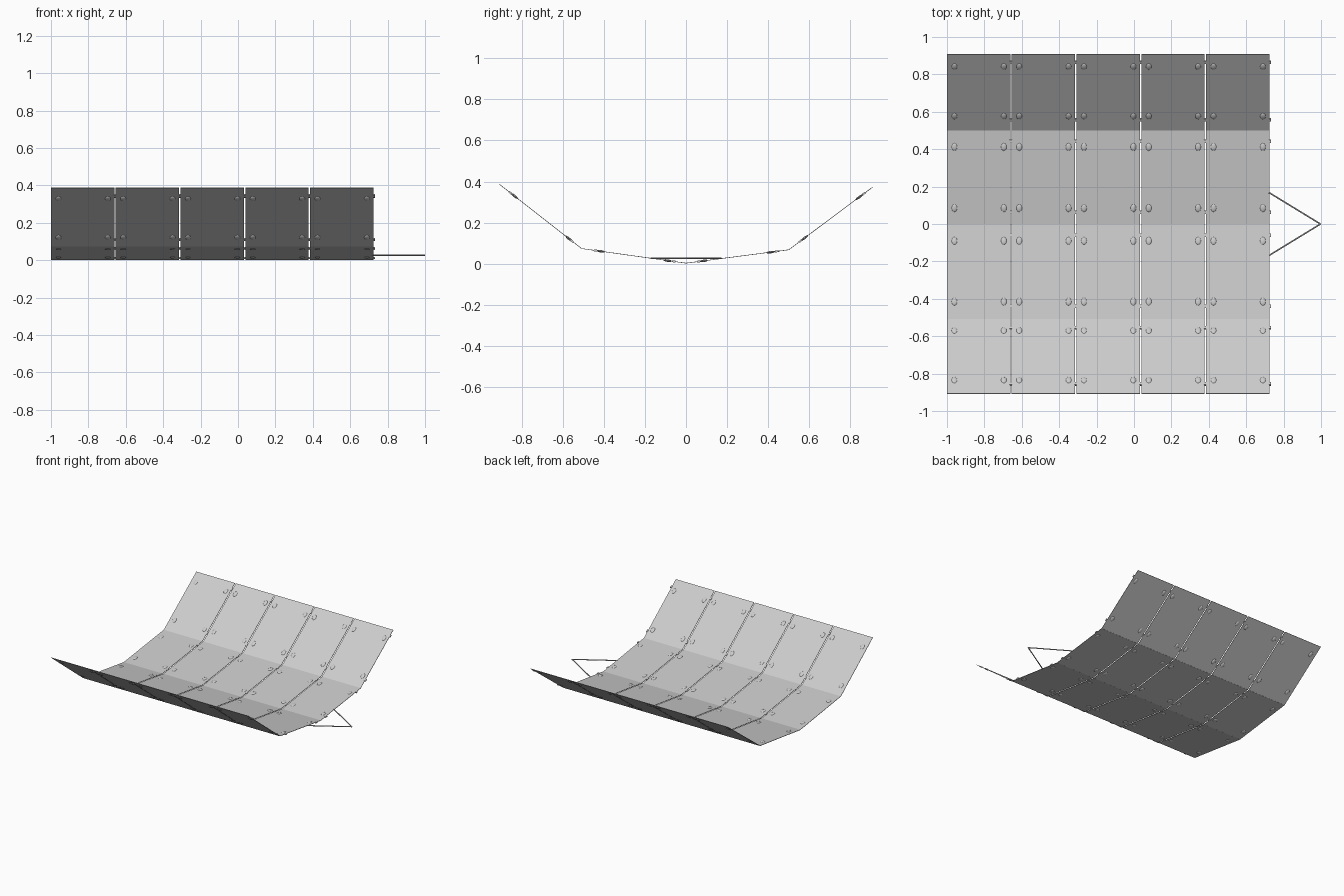
import bpy, bmesh, math
from mathutils import Vector, Matrix

if "Cube" in bpy.data.objects:
    bpy.data.objects.remove(bpy.data.objects["Cube"])

# Cross-section of the folded sheet (y, z), and column layout along x
PROFILE = [(-0.908, 0.387), (-0.508, 0.074), (0.0, 0.003), (0.5, 0.068), (0.908, 0.373)]
START, PITCH, WIDTH, COLS = -1.0, 0.3463, 0.339, 5
THICK = 0.003
# Fitting positions per strip: y of the two hinges and of the two rivets
HINGE_Y = [(-0.855, -0.555), (-0.44, -0.06), (0.062, 0.442), (0.557, 0.865)]
RIVET_Y = [(-0.835, -0.57), (-0.415, -0.09), (0.085, 0.412), (0.577, 0.842)]


def finish(bm, name, smooth=False):
    bmesh.ops.recalc_face_normals(bm, faces=bm.faces)
    me = bpy.data.meshes.new(name)
    bm.to_mesh(me)
    bm.free()
    if smooth:
        for p in me.polygons:
            p.use_smooth = True
    ob = bpy.data.objects.new(name, me)
    bpy.context.collection.objects.link(ob)
    return ob


def strip_frame(i, x, y):
    """Matrix lying on strip i at (x, y): local y runs along the slope."""
    (y0, z0), (y1, z1) = PROFILE[i], PROFILE[i + 1]
    z = z0 + (z1 - z0) * (y - y0) / (y1 - y0)
    tilt = math.atan2(z1 - z0, y1 - y0)
    return Matrix.Translation((x, y, z)) @ Matrix.Rotation(tilt, 4, 'X')


def scaled(m, s):
    return m @ Matrix.Diagonal((*s, 1))


for c in range(COLS):
    x0 = START + c * PITCH
    x1 = x0 + WIDTH
    # Four flat panels per column
    for i in range(4):
        a, b = PROFILE[i], PROFILE[i + 1]
        length = math.dist(a, b)
        bm = bmesh.new()
        m = strip_frame(i, (x0 + x1) / 2, (a[0] + b[0]) / 2)
        bmesh.ops.create_cube(bm, size=1, matrix=scaled(m, (WIDTH, length, THICK)))
        finish(bm, f"panel_{c}_{i}")

    # Low domed rivets near both side edges of each panel
    bm = bmesh.new()
    for i in range(4):
        for y in RIVET_Y[i]:
            for x in (x0 + 0.04, x1 - 0.035):
                m = scaled(strip_frame(i, x, y), (0.016, 0.022, 0.006))
                bmesh.ops.create_uvsphere(bm, u_segments=12, v_segments=6, radius=1, matrix=m)
    finish(bm, f"rivets_{c}", True)

    # Small hinge blocks in the gap on the right of each column
    bm = bmesh.new()
    for i in range(4):
        for y in HINGE_Y[i]:
            m = scaled(strip_frame(i, x1 + 0.002, y), (0.011, 0.018, 0.009))
            bmesh.ops.create_cube(bm, size=1, matrix=m)
    finish(bm, f"hinges_{c}")

# Triangular tow bar made of two thin rods
bm = bmesh.new()
tip = Vector((0.997, 0, 0.027))
for s in (-1, 1):
    foot = Vector((0.722, s * 0.168, 0.027))
    d = tip - foot
    m = Matrix.Translation((tip + foot) / 2) @ d.to_track_quat('Z', 'Y').to_matrix().to_4x4()
    bmesh.ops.create_cone(bm, cap_ends=True, segments=8, radius1=0.004, radius2=0.004,
                          depth=d.length + 0.004, matrix=m)
finish(bm, "tow_bar")
